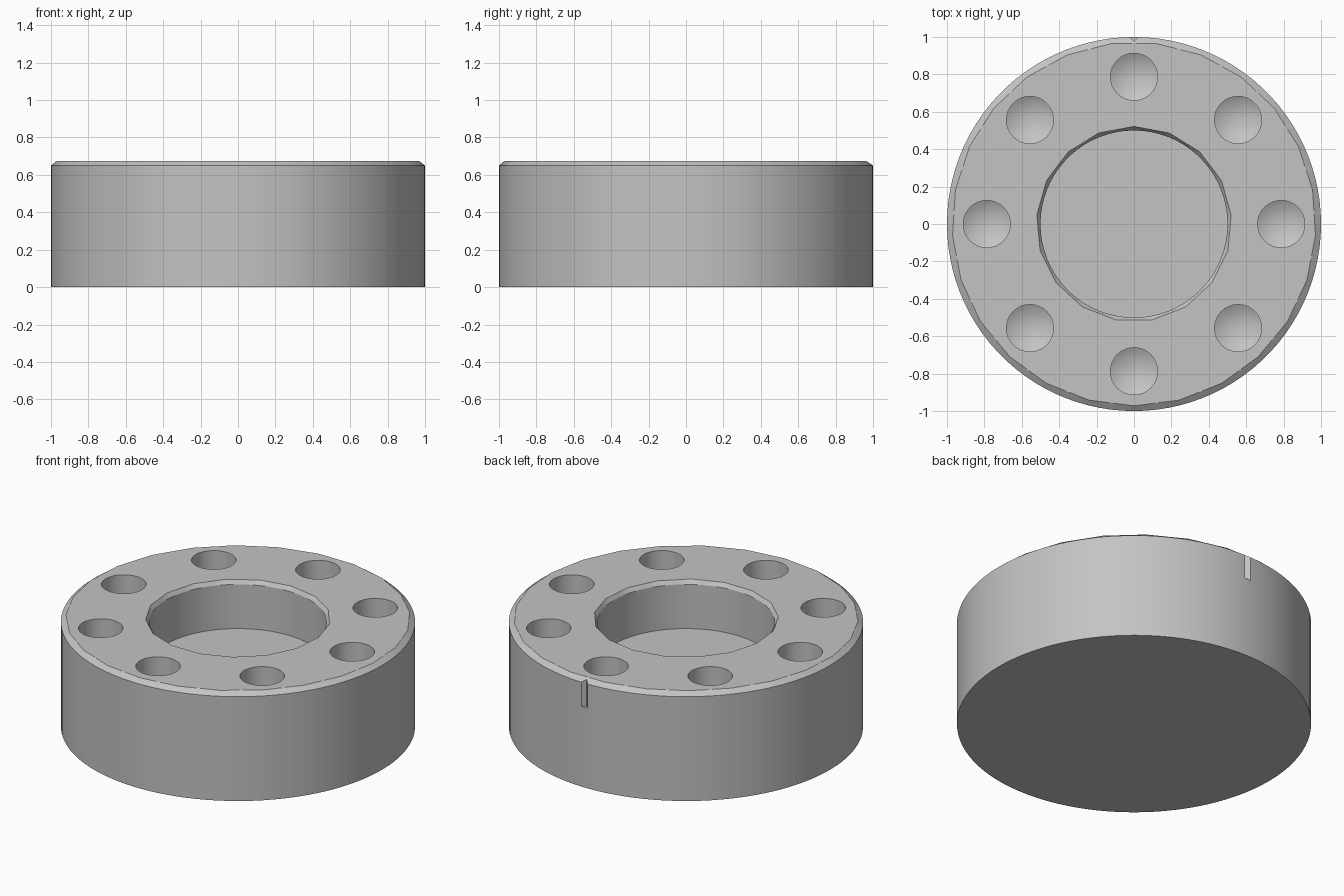
import bpy, bmesh, math

cube = bpy.data.objects.get("Cube")
if cube:
    bpy.data.objects.remove(cube, do_unlink=True)

HEIGHT = 0.674

steel = bpy.data.materials.new("light grey metal")
steel.use_nodes = True
GREY = (0.55, 0.55, 0.55, 1)
steel.diffuse_color = GREY
steel.node_tree.nodes["Principled BSDF"].inputs["Base Color"].default_value = GREY


def finish(name, bm):
    bmesh.ops.recalc_face_normals(bm, faces=bm.faces)
    mesh = bpy.data.meshes.new(name)
    bm.to_mesh(mesh)
    bm.free()
    mesh.materials.append(steel)
    obj = bpy.data.objects.new(name, mesh)
    bpy.context.collection.objects.link(obj)
    return obj


def turned(name, profile, segments, start=0.0, centre=(0, 0)):
    """Closed solid of revolution; profile rows are (radius, z, facets or 0 for round)."""
    bm = bmesh.new()
    rings = []
    for radius, z, facets in profile:
        if radius == 0:
            rings.append([bm.verts.new((*centre, z))] * segments)
            continue
        ring = []
        for i in range(segments):
            turn = math.tau * i / segments
            r = radius
            if facets:
                half = math.pi / facets
                r *= math.cos(half) / math.cos(turn % (2 * half) - half)
            a = start + turn
            ring.append(bm.verts.new((centre[0] + r * math.cos(a),
                                      centre[1] + r * math.sin(a), z)))
        rings.append(ring)
    for low, high in zip(rings, rings[1:]):
        for i in range(segments):
            j = (i + 1) % segments
            bm.faces.new(list(dict.fromkeys((low[i], low[j], high[j], high[i]))))
    for ring in (rings[0], rings[-1]):
        if ring[0] is not ring[1]:
            bm.faces.new(ring)
    return finish(name, bm)


# Round body with a faceted chamfer on its top edge
body = turned("ring_body",
              [(1, 0, 0), (1, 0.65, 0), (0.972, HEIGHT, 25)],
              100, start=-math.pi / 2)

# Central blind bore with a faceted chamfered mouth
cutters = [turned("bore_cutter",
                  [(0.5, 0.375, 0), (0.5, 0.65, 0), (0.522, HEIGHT, 17), (0.522, 0.8, 17)],
                  68, start=math.pi / 2)]

# Eight drilled holes with conical bottoms
for k in range(8):
    a = k * math.tau / 8
    cutters.append(turned("hole_cutter",
                          [(0, 0.3, 0), (0.126, 0.37, 0), (0.126, 0.8, 0)],
                          32, centre=(0.787 * math.cos(a), 0.787 * math.sin(a))))

# Small V-shaped index notch at the back
bm = bmesh.new()
base = bm.faces.new([bm.verts.new(p) for p in
                     ((0, 0.977, 0.5), (0.044, 1.023, 0.5), (-0.044, 1.023, 0.5))])
wall = bmesh.ops.extrude_face_region(bm, geom=[base])["geom"]
bmesh.ops.translate(bm, vec=(0, 0, 0.3),
                    verts=[v for v in wall if isinstance(v, bmesh.types.BMVert)])
cutters.append(finish("notch_cutter", bm))

# Cut everything out of the body
bpy.ops.object.select_all(action='DESELECT')
body.select_set(True)
bpy.context.view_layer.objects.active = body
for cutter in cutters:
    cutter.hide_render = True
    mod = body.modifiers.new("cut", 'BOOLEAN')
    mod.operation = 'DIFFERENCE'
    mod.solver = 'EXACT'
    mod.object = cutter
    bpy.ops.object.modifier_apply(modifier=mod.name)
    bpy.data.objects.remove(cutter, do_unlink=True)

bpy.ops.object.shade_smooth_by_angle(angle=math.radians(25))
